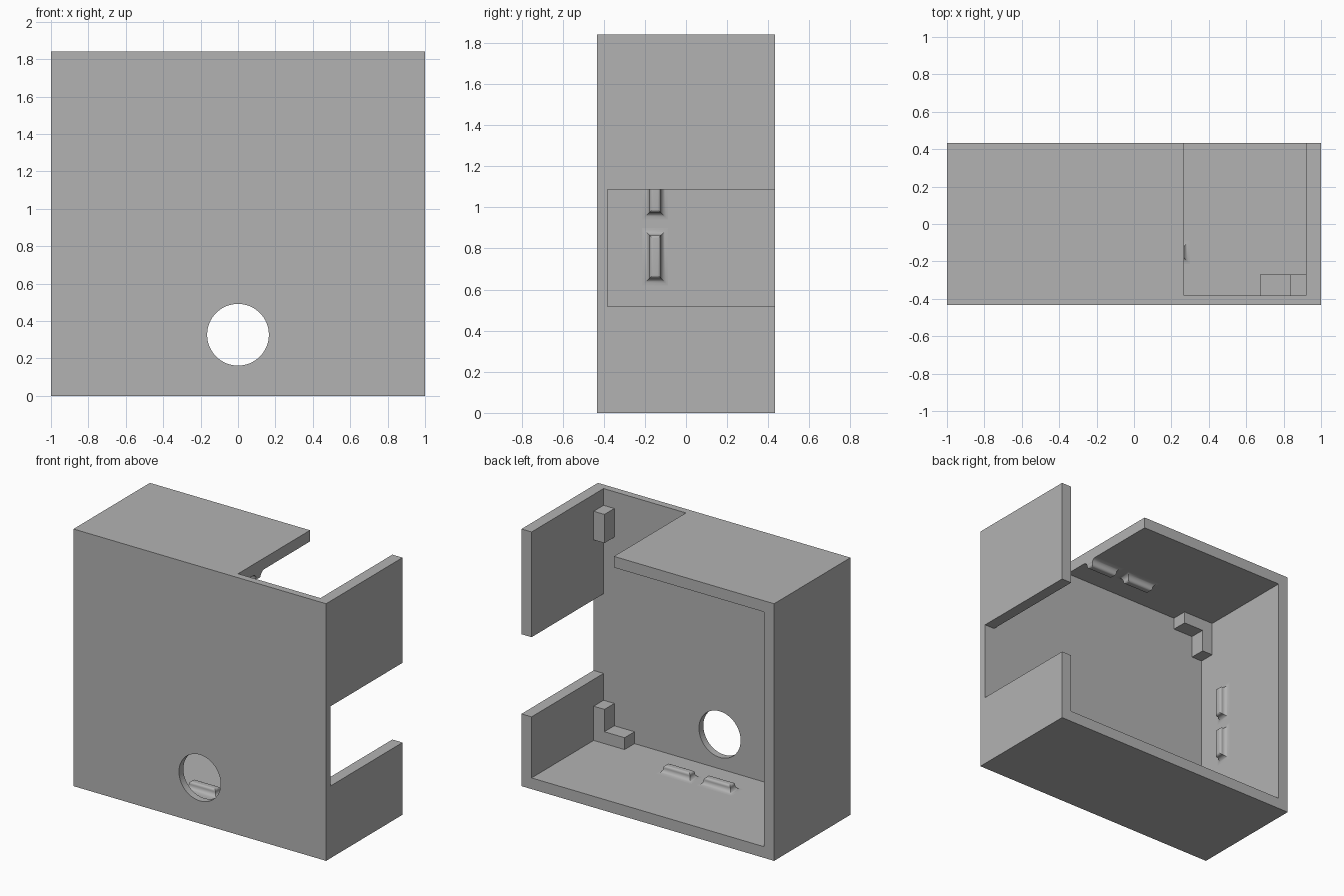
import bpy, bmesh, math
from mathutils import Matrix, Vector

if "Cube" in bpy.data.objects:
    bpy.data.objects.remove(bpy.data.objects["Cube"], do_unlink=True)

grey = bpy.data.materials.new("plain_grey")
grey.use_nodes = True
grey.diffuse_color = (0.45, 0.45, 0.45, 1)
grey.node_tree.nodes["Principled BSDF"].inputs["Base Color"].default_value = grey.diffuse_color

HEIGHT, FRONT, BACK = 1.84, -0.432, 0.432
WALL, INNER_Y = 0.08, -0.382


def finish(name, bm):
    bmesh.ops.recalc_face_normals(bm, faces=bm.faces)
    mesh = bpy.data.meshes.new(name)
    bm.to_mesh(mesh)
    bm.free()
    mesh.materials.append(grey)
    obj = bpy.data.objects.new(name, mesh)
    bpy.context.collection.objects.link(obj)
    return obj


def box(name, x, y, z):
    bm = bmesh.new()
    size = [b - a for a, b in (x, y, z)]
    mid = Vector([(a + b) / 2 for a, b in (x, y, z)])
    bmesh.ops.create_cube(bm, size=1, matrix=Matrix.Translation(mid) @ Matrix.Diagonal((*size, 1)))
    return finish(name, bm)


def cut(obj, cutter):
    cutter.hide_render = True
    cutter.hide_set(True)
    mod = obj.modifiers.new("cut", "BOOLEAN")
    mod.operation, mod.solver, mod.object = "DIFFERENCE", "EXACT", cutter
    bpy.context.view_layer.objects.active = obj
    bpy.ops.object.modifier_apply(modifier=mod.name)


# Cutters: interior, side opening, top opening and round front hole
cavity = box("cavity_cutter", (-1 + WALL, 1 - WALL), (INNER_Y, 1), (WALL, HEIGHT - WALL))
side_opening = box("side_cutter", (0.86, 1.2), (INNER_Y, 1), (0.517, 1.087))
top_opening = box("top_cutter", (0.268, 1 - WALL), (INNER_Y, 1), (1.7, 2))
bm = bmesh.new()
bmesh.ops.create_cone(bm, cap_ends=True, segments=64, radius1=0.165, radius2=0.165, depth=0.3,
                      matrix=Matrix.Translation((0, FRONT, 0.327)) @ Matrix.Rotation(math.pi / 2, 4, "X"))
round_hole = finish("hole_cutter", bm)

# Open-backed housing
housing = box("housing", (-1, 1), (FRONT, BACK), (0, HEIGHT))
for cutter in (cavity, side_opening, top_opening, round_hole):
    cut(housing, cutter)

# Corner brackets: an upright and a flat arm in each corner
ARM, THICK, DEPTH = 0.245, 0.085, (INNER_Y, -0.27)
edge = 1 - WALL
for sx, side in ((-1, "right"), (1, "left")):
    for top, level in ((False, "lower"), (True, "upper")):
        def span_x(a, b):
            return tuple(sorted((sx * a, sx * b)))

        def span_z(a, b):
            return (HEIGHT - b, HEIGHT - a) if top else (a, b)
        open_corner = top and sx > 0
        start = 0.12 if open_corner else WALL
        box(f"{level}_{side}_bracket_upright", span_x(edge - THICK, edge), DEPTH,
            span_z(start, WALL + ARM))
        if not open_corner:
            box(f"{level}_{side}_bracket_arm", span_x(edge - ARM, edge - THICK), DEPTH,
                span_z(WALL, WALL + THICK))


# Snap ridges: flared base, straight neck, rounded top
def ridge(name, matrix):
    steps = [i * math.pi / 12 for i in range(7)]
    rings = [(0.035 * (1 - math.sin(t)), 0.032 * (1 - math.cos(t))) for t in steps]
    rings += [(-0.016 * (1 - math.cos(t)), 0.036 + 0.016 * math.sin(t)) for t in steps]
    bm = bmesh.new()
    loops = []
    for grow, h in rings:
        a, b = 0.105 + grow, 0.028 + grow
        loops.append([bm.verts.new(matrix @ Vector(p)) for p in
                      ((-a, -b, h), (a, -b, h), (a, b, h), (-a, b, h))])
    for low, high in zip(loops, loops[1:]):
        for i in range(4):
            j = (i + 1) % 4
            bm.faces.new((low[i], low[j], high[j], high[i]))
    bm.faces.new(loops[0][::-1])
    bm.faces.new(loops[-1])
    obj = finish(name, bm)
    bpy.ops.object.select_all(action="DESELECT")
    obj.select_set(True)
    bpy.context.view_layer.objects.active = obj
    bpy.ops.object.shade_smooth_by_angle(angle=math.radians(30))
    return obj


centre = HEIGHT / 2
mounts = {"floor": (0, centre - WALL), "side": (90, edge), "top": (180, centre - WALL)}
for place, (angle, reach) in mounts.items():
    for offset, end in ((-0.16, "a"), (0.16, "b")):
        turn = Matrix.Translation((0, -0.15, centre)) @ Matrix.Rotation(math.radians(angle), 4, "Y")
        clip = ridge(f"{place}_ridge_{end}", turn @ Matrix.Translation((offset, 0, -reach)))
        if place == "top":
            cut(clip, top_opening)

for cutter in (cavity, side_opening, top_opening, round_hole):
    bpy.data.objects.remove(cutter, do_unlink=True)
